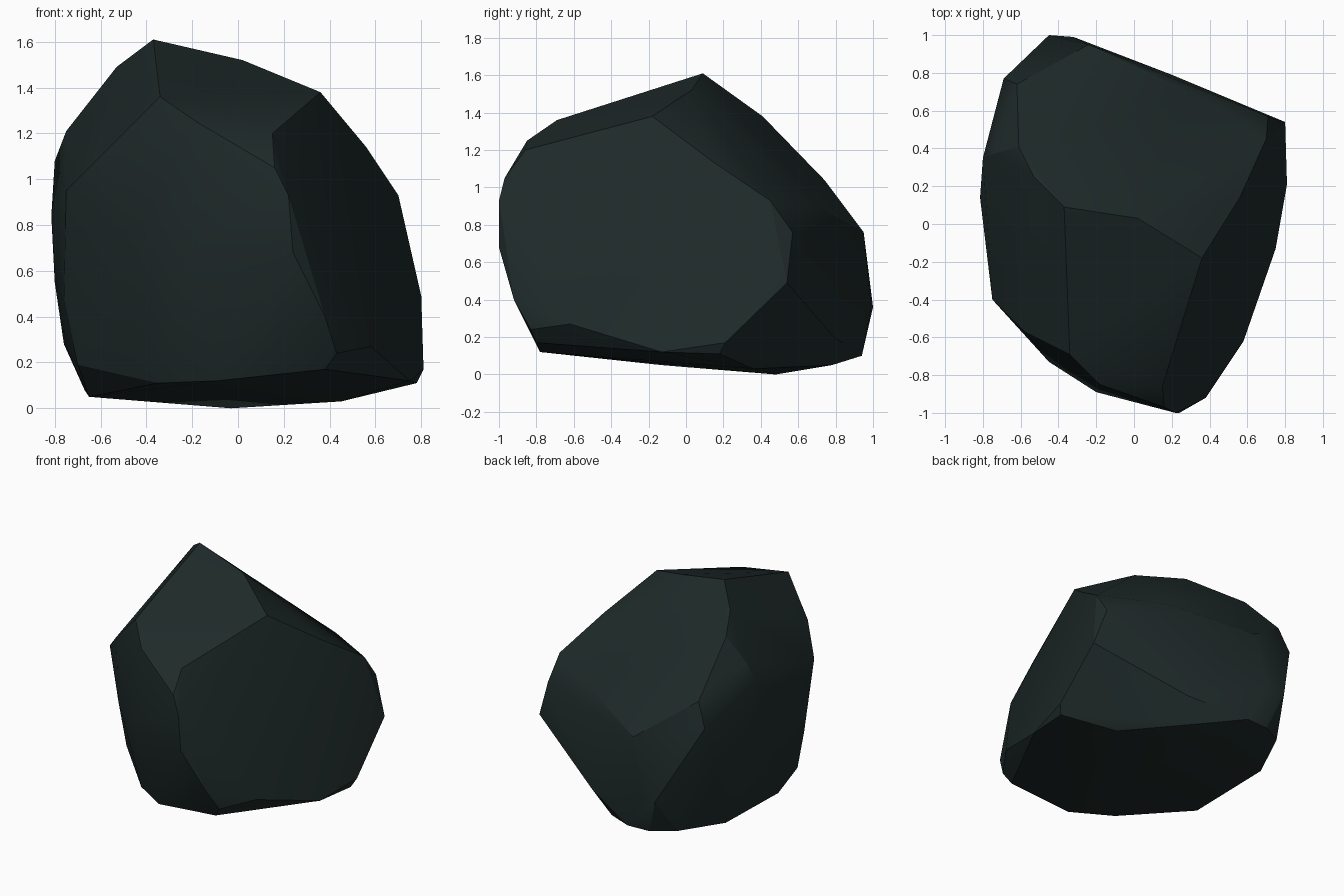
import bpy, bmesh, math

# Corner points of the chipped boulder; the convex hull forms its facets
corners = [
    # crown and ridge
    (-.37, .09, 1.61), (.02, .03, 1.52), (.36, -.18, 1.38), (-.53, .25, 1.49), (-.61, .41, 1.38),
    # upper front edge
    (-.34, -.69, 1.36), (-.18, -.85, 1.25), (.15, -.86, 1.20), (-.58, -.57, 1.12), (-.75, -.40, .95),
    # front nose
    (.16, -.97, 1.05), (.22, -1, .93), (.24, -1, .68), (.38, -.92, .40), (.43, -.83, .24),
    (-.20, -.89, .70), (-.45, -.73, .75),
    # left side
    (-.75, .37, 1.21), (-.80, .35, 1.08), (-.815, .14, .84), (-.80, .10, .55), (-.76, .15, .28),
    (-.69, .77, .87), (-.62, .74, 1.04), (-.76, -.27, .47),
    # right side
    (.56, .14, 1.14), (.70, .45, .93), (.71, .57, .76), (.80, .54, .49), (.81, .21, .17),
    (.58, -.62, .27), (.75, -.13, .12),
    # back
    (.30, .70, .90), (-.24, .95, .76), (.20, .79, .20), (-.45, 1, .36), (-.32, .99, .36),
    # underside
    (-.09, -.78, .12), (-.35, -.61, .11), (-.65, -.13, .05), (-.67, .50, .08), (-.03, .48, 0),
    (.45, .36, .03), (.78, .18, .11), (-.36, .93, .10), (-.19, .94, .10), (.38, -.80, .17),
    (-.70, -.28, .19), (.05, .78, .05), (-.52, .84, .11),
]

bm = bmesh.new()
for c in corners:
    bm.verts.new(c)
bmesh.ops.convex_hull(bm, input=bm.verts)
bmesh.ops.delete(bm, geom=[v for v in bm.verts if not v.link_faces], context='VERTS')
bmesh.ops.recalc_face_normals(bm, faces=bm.faces)
mesh = bpy.data.meshes.new("boulder")
bm.to_mesh(mesh)
bm.free()

boulder = bpy.data.objects.new("boulder", mesh)
bpy.context.collection.objects.link(boulder)

# Single dark slate colour
slate = bpy.data.materials.new("dark slate")
slate.diffuse_color = (.013, .023, .022, 1)
mesh.materials.append(slate)

# Soft facets with crisp edges between them
bpy.context.view_layer.objects.active = boulder
boulder.select_set(True)
bpy.ops.object.shade_smooth_by_angle(angle=math.radians(25))
